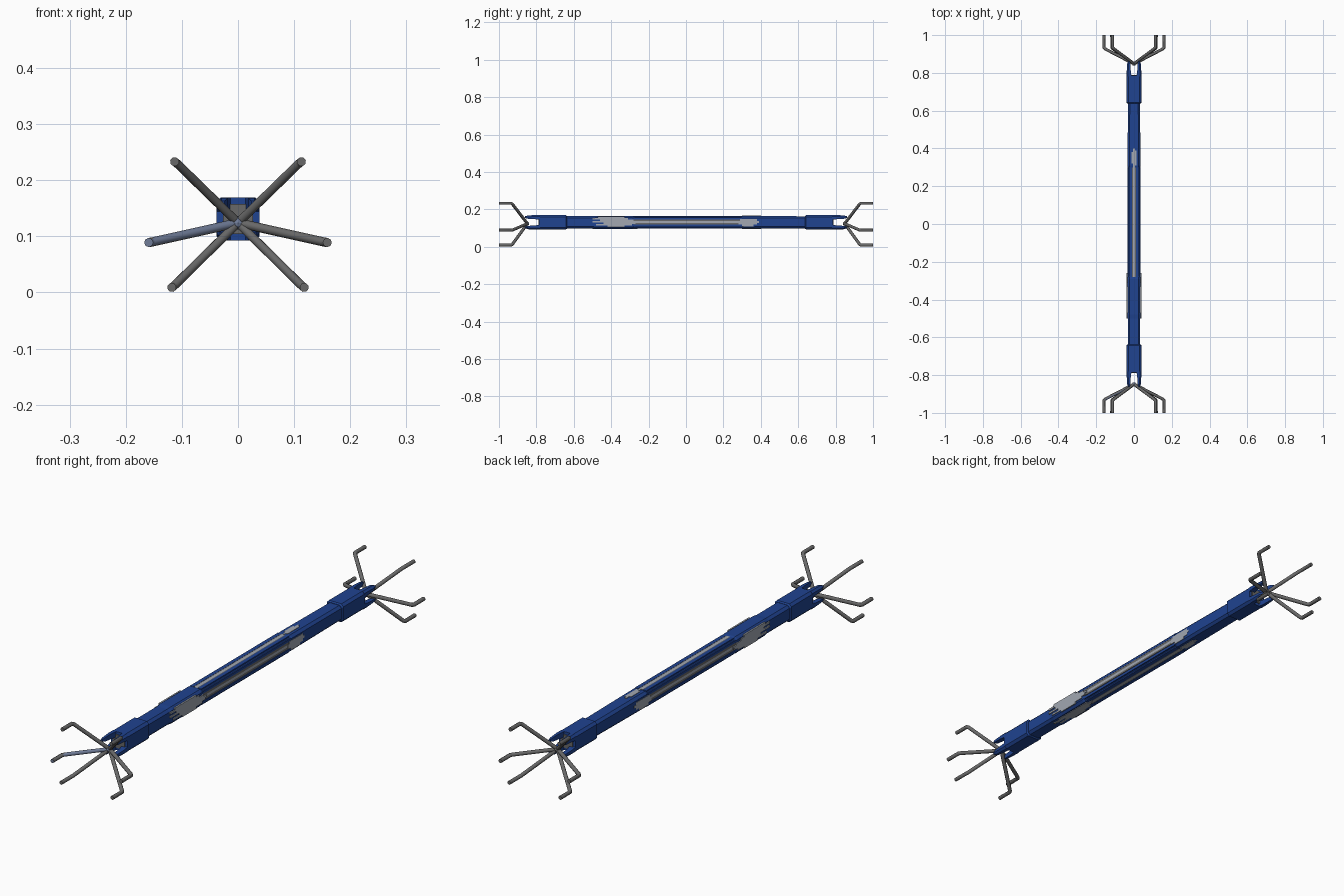
import bpy, bmesh, math

if "Cube" in bpy.data.objects:
    bpy.data.objects.remove(bpy.data.objects["Cube"])

ZC = 0.131  # height of the bar's axis


def mat(name, col):
    m = bpy.data.materials.new(name)
    m.diffuse_color = (*col, 1)
    m.use_nodes = True
    m.node_tree.nodes["Principled BSDF"].inputs["Base Color"].default_value = m.diffuse_color
    return m


BLUE = mat("deep blue", (0.014, 0.056, 0.28))
LIGHT = mat("light grey", (0.36, 0.39, 0.44))
DARK = mat("dark grey", (0.14, 0.14, 0.14))
CLAW = mat("claw grey", (0.14, 0.14, 0.14))
SLATE = mat("slate blue", (0.16, 0.20, 0.31))


def make(name, bm, m):
    bmesh.ops.recalc_face_normals(bm, faces=bm.faces)
    me = bpy.data.meshes.new(name)
    bm.to_mesh(me)
    bm.free()
    me.materials.append(m)
    ob = bpy.data.objects.new(name, me)
    bpy.context.collection.objects.link(ob)
    return ob


def loft(name, rings, m):
    """Skin matching rings of points and cap both ends."""
    bm = bmesh.new()
    vs = [[bm.verts.new(p) for p in r] for r in rings]
    n = len(vs[0])
    for a, b in zip(vs, vs[1:]):
        for i in range(n):
            bm.faces.new((a[i], a[(i + 1) % n], b[(i + 1) % n], b[i]))
    bm.faces.new(vs[0])
    bm.faces.new(vs[-1])
    return make(name, bm, m)


def octa(y, h, c):
    pts = [(h, h - c), (h - c, h), (c - h, h), (-h, h - c),
           (-h, c - h), (c - h, -h), (h - c, -h), (h, c - h)]
    return [(x, y, ZC + z) for x, z in pts]


def box(name, x0, x1, y0, y1, z0, z1, m):
    return loft(name, [[(x0, y, z0), (x1, y, z0), (x1, y, z1), (x0, y, z1)]
                       for y in (y0, y1)], m)


# Long chamfered shaft, slightly thicker in the grip
loft("shaft", [octa(y, h, 0.010) for y, h in (
    (-0.66, 0.033), (-0.50, 0.033), (-0.48, 0.035), (-0.29, 0.035), (-0.27, 0.031),
    (0.29, 0.031), (0.31, 0.034), (0.50, 0.033), (0.66, 0.032))], BLUE)

# Blue rails framing the inlay on each face of the grip
for s in (-1, 1):
    for t in (-1, 1):
        a, b = sorted((s * 0.029, s * 0.034))
        c, d = sorted((t * 0.016, t * 0.026))
        box("side_rail", a, b, -0.28, 0.30, ZC + c, ZC + d, BLUE)
        c, d = sorted((t * 0.010, t * 0.026))
        box("face_rail", c, d, -0.28, 0.30, ZC + a, ZC + b, BLUE)

# Finger-like worn strips: (start, end) along y
WORN = ((-0.42, -0.33), (-0.48, -0.29), (-0.44, -0.27), (-0.50, -0.26),
        (-0.46, -0.28), (-0.50, -0.31), (-0.47, -0.33))

# Grey inlays: long stripe, and worn blocks made of staggered strips
for s in (-1, 1):
    a, b = sorted((s * 0.030, s * 0.0335))
    box("side_inlay", a, b, -0.28, 0.32, ZC - 0.004, ZC + 0.006, LIGHT)
    box("side_inlay_upper", a, b, -0.28, 0.32, ZC + 0.006, ZC + 0.016, DARK)
    box("side_inlay_lower", a, b, -0.28, 0.32, ZC - 0.012, ZC - 0.004, DARK)
    box("face_inlay", -0.006, 0.006, -0.28, 0.30, ZC + a, ZC + b, LIGHT)
    for t in (-1, 1):
        c, d = sorted((t * 0.006, t * 0.010))
        box("face_inlay_edge", c, d, -0.28, 0.30, ZC + a, ZC + b, DARK)
    a, b = sorted((s * 0.032, s * 0.0385))
    for i, (y0, y1) in enumerate(WORN):
        z = ZC - 0.026 + i * 0.008
        box("side_worn_strip", a, b, y0, y1, z, z + 0.008, LIGHT)
    a, b = sorted((s * 0.031, s * 0.0355))
    for i, (y0, y1) in enumerate(((0.30, 0.36), (0.28, 0.38), (0.28, 0.39), (0.29, 0.38))):
        z = ZC - 0.023 + i * 0.010
        box("side_end_strip", a, b, y0, y1, z, z + 0.010, LIGHT)
    a, b = sorted((s * 0.030, s * 0.0355))
    for x, y0, y1 in ((-0.012, 0.32, 0.38), (-0.004, 0.30, 0.40), (0.004, 0.31, 0.39)):
        box("face_end_strip", x, x + 0.008, y0, y1, ZC + a, ZC + b, LIGHT)

# Worn strips on the underside
for i, (y0, y1) in enumerate(WORN[:5]):
    x = -0.020 + i * 0.008
    box("under_worn_strip", x, x + 0.008, y0, y1, ZC - 0.037, ZC - 0.032, LIGHT)

# Claw paths: end point (x, z), and y of the bend
CLAWS = [(0.113, 0.233, 0.932), (0.159, 0.089, 0.930), (0.118, 0.009, 0.932)]

for e in (-1, 1):
    # Collar with a bevelled shoulder, and its grey inner end
    loft("collar", [octa(e * y, h, 0.010) for y, h in (
        (0.637, 0.034), (0.642, 0.0385), (0.785, 0.0385))], BLUE)
    loft("collar_socket", [octa(e * y, 0.027, 0.006) for y in (0.784, 0.789)], DARK)
    for s in (-1, 1):
        # Four tapering corner prongs around each end
        for t in (-1, 1):
            rings = []
            for y, i, o in ((0.78, 0.013, 0.0385), (0.81, 0.017, 0.0385),
                            (0.845, 0.019, 0.037), (0.862, 0.024, 0.032)):
                c = 0.008 if y < 0.85 else 0.003
                rings.append([(s * x, e * y, ZC + t * z) for x, z in (
                    (i, i), (o, i), (o, o - c), (o - c, o), (i, o))])
            loft("corner_prong", rings, BLUE)
        # Three bent claws per side
        for k, (x, z, yb) in enumerate(CLAWS):
            cu = bpy.data.curves.new("bent_claw", "CURVE")
            cu.dimensions = "3D"
            cu.bevel_depth = 0.0082
            cu.bevel_resolution = 2
            cu.use_fill_caps = True
            sp = cu.splines.new("POLY")
            sp.points.add(3)
            path = [(0, 0.848, 0.124), (x * 0.96, yb - 0.003, 0.124 + (z - 0.124) * 0.97),
                    (x, yb + 0.004, z), (x, 1.0, z)]
            for p, (px, py, pz) in zip(sp.points, path):
                p.co = (s * px, e * py, pz, 1)
            tmp = bpy.data.objects.new("claw_path", cu)
            bpy.context.collection.objects.link(tmp)
            dg = bpy.context.evaluated_depsgraph_get()
            me = bpy.data.meshes.new_from_object(tmp.evaluated_get(dg))
            bpy.data.objects.remove(tmp)
            me.materials.clear()
            me.materials.append(CLAW)
            me.materials.append(SLATE)
            # One front claw is tinted on its forward faces only
            tinted = e < 0 and s < 0 and k == 1
            for f in me.polygons:
                f.material_index = int(tinted and f.normal.y < -0.4)
            ob = bpy.data.objects.new("bent_claw", me)
            bpy.context.collection.objects.link(ob)
            bpy.ops.object.select_all(action="DESELECT")
            ob.select_set(True)
            bpy.context.view_layer.objects.active = ob
            bpy.ops.object.shade_smooth_by_angle(angle=math.radians(50))
    # Small hub where the claws meet
    bm = bmesh.new()
    bmesh.ops.create_icosphere(bm, subdivisions=2, radius=0.012)
    bmesh.ops.translate(bm, verts=bm.verts, vec=(0, e * 0.85, 0.124))
    make("claw_hub", bm, SLATE if e < 0 else CLAW)
